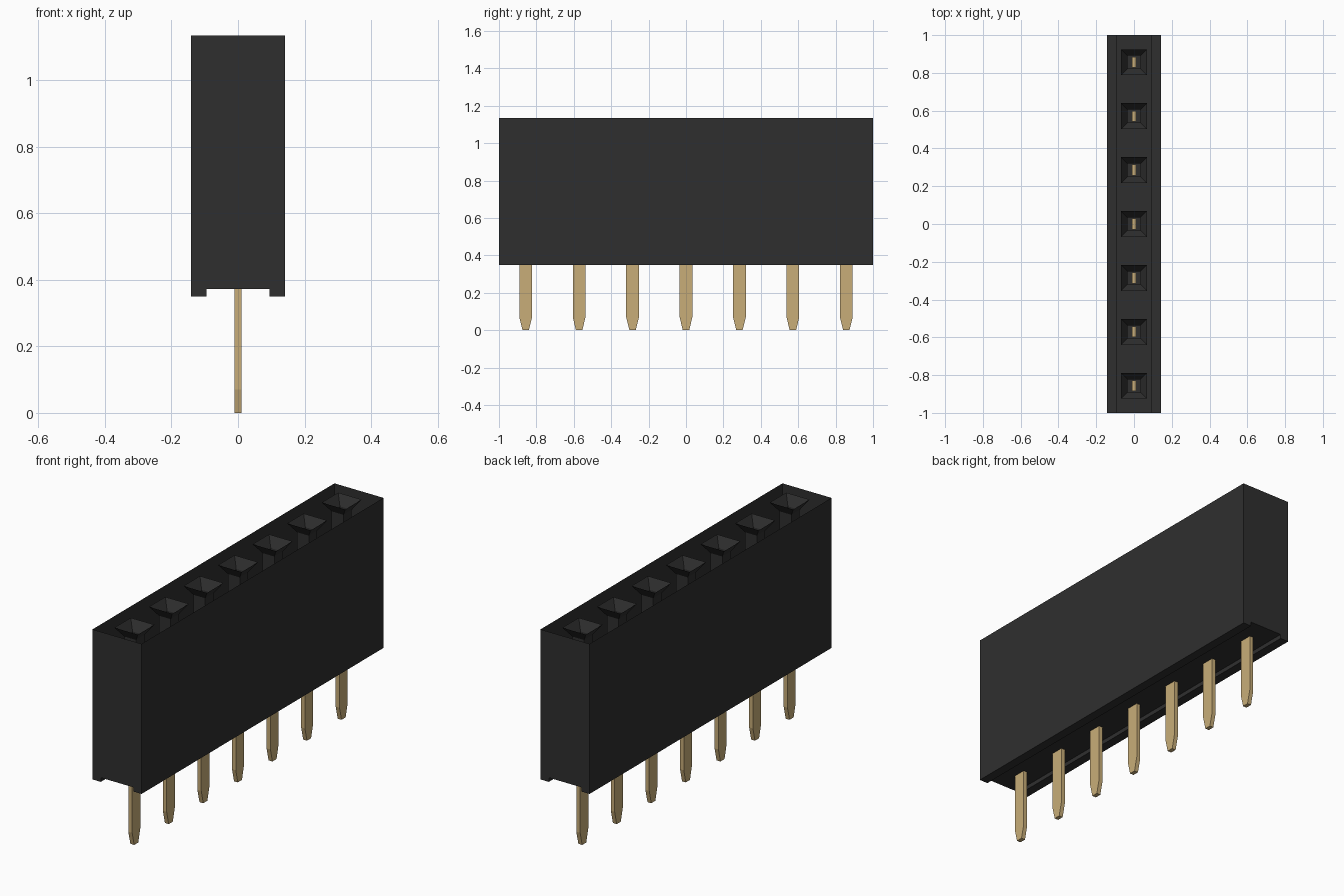
import bpy, bmesh

if "Cube" in bpy.data.objects:
    bpy.data.objects.remove(bpy.data.objects["Cube"], do_unlink=True)


def material(name, color):
    m = bpy.data.materials.new(name)
    m.use_nodes = True
    m.diffuse_color = (*color, 1)
    bsdf = next(n for n in m.node_tree.nodes if n.type == 'BSDF_PRINCIPLED')
    bsdf.inputs["Base Color"].default_value = (*color, 1)
    bsdf.inputs["Roughness"].default_value = 0.6
    return m


BLACK = material("black plastic", (0.028, 0.028, 0.028))
GOLD = material("gold metal", (0.58, 0.42, 0.19))

COUNT, PITCH = 7, 2 / 7
TOP, BOTTOM, CEILING = 1.135, 0.35, 0.372
HALF_W, CHANNEL = 0.142, 0.094


def finish(bm, name, mat, recalc=True):
    if recalc:
        bmesh.ops.recalc_face_normals(bm, faces=bm.faces)
    me = bpy.data.meshes.new(name)
    bm.to_mesh(me)
    bm.free()
    me.materials.append(mat)
    ob = bpy.data.objects.new(name, me)
    bpy.context.collection.objects.link(ob)
    return ob


def housing():
    # Open-topped shell: channelled profile run along y, closed at both ends
    half = [(HALF_W, TOP), (HALF_W, BOTTOM), (CHANNEL, BOTTOM), (CHANNEL, CEILING)]
    profile = half + [(-x, z) for x, z in reversed(half)]
    bm = bmesh.new()
    front = [bm.verts.new((x, -1, z)) for x, z in profile]
    back = [bm.verts.new((x, 1, z)) for x, z in profile]
    for i in range(len(profile) - 1):
        bm.faces.new((front[i], front[i + 1], back[i + 1], back[i]))
    bm.faces.new(front[::-1])
    bm.faces.new(back)
    bmesh.ops.recalc_face_normals(bm, faces=bm.faces)
    # Make sure the outer walls point outward
    wall = max(bm.faces, key=lambda f: f.calc_center_median().x)
    if wall.normal.x < 0:
        bmesh.ops.reverse_faces(bm, faces=bm.faces)
    return finish(bm, "housing", BLACK, False)


def socket(y):
    # Square funnel leading into a straight shaft with a closed floor
    bm = bmesh.new()
    rings = []
    for r, z in ((0.068, TOP), (0.034, TOP - 0.05), (0.034, 0.6)):
        rings.append([bm.verts.new((sx * r, y + sy * r, z))
                      for sx, sy in ((-1, -1), (1, -1), (1, 1), (-1, 1))])
    for a, b in zip(rings, rings[1:]):
        for i in range(4):
            j = (i + 1) % 4
            bm.faces.new((a[j], a[i], b[i], b[j]))  # faces point into the hole
    bm.faces.new(rings[-1])
    return finish(bm, "socket", BLACK, False)


def pin(y):
    # Flat blade with a tapered tip and a narrower contact tongue on top
    half = [(0.017, 0), (0.034, 0.07), (0.034, 0.58), (0.028, 0.58), (0.028, 0.85)]
    outline = half + [(-a, z) for a, z in reversed(half)]
    bm = bmesh.new()
    face = bm.faces.new([bm.verts.new((-0.011, y + a, z)) for a, z in outline])
    new = bmesh.ops.extrude_face_region(bm, geom=[face])["geom"]
    bmesh.ops.translate(bm, vec=(0.022, 0, 0),
                        verts=[v for v in new if isinstance(v, bmesh.types.BMVert)])
    return finish(bm, "pin", GOLD)


housing()
for k in range(COUNT):
    y = (k - (COUNT - 1) / 2) * PITCH
    socket(y)
    pin(y)
